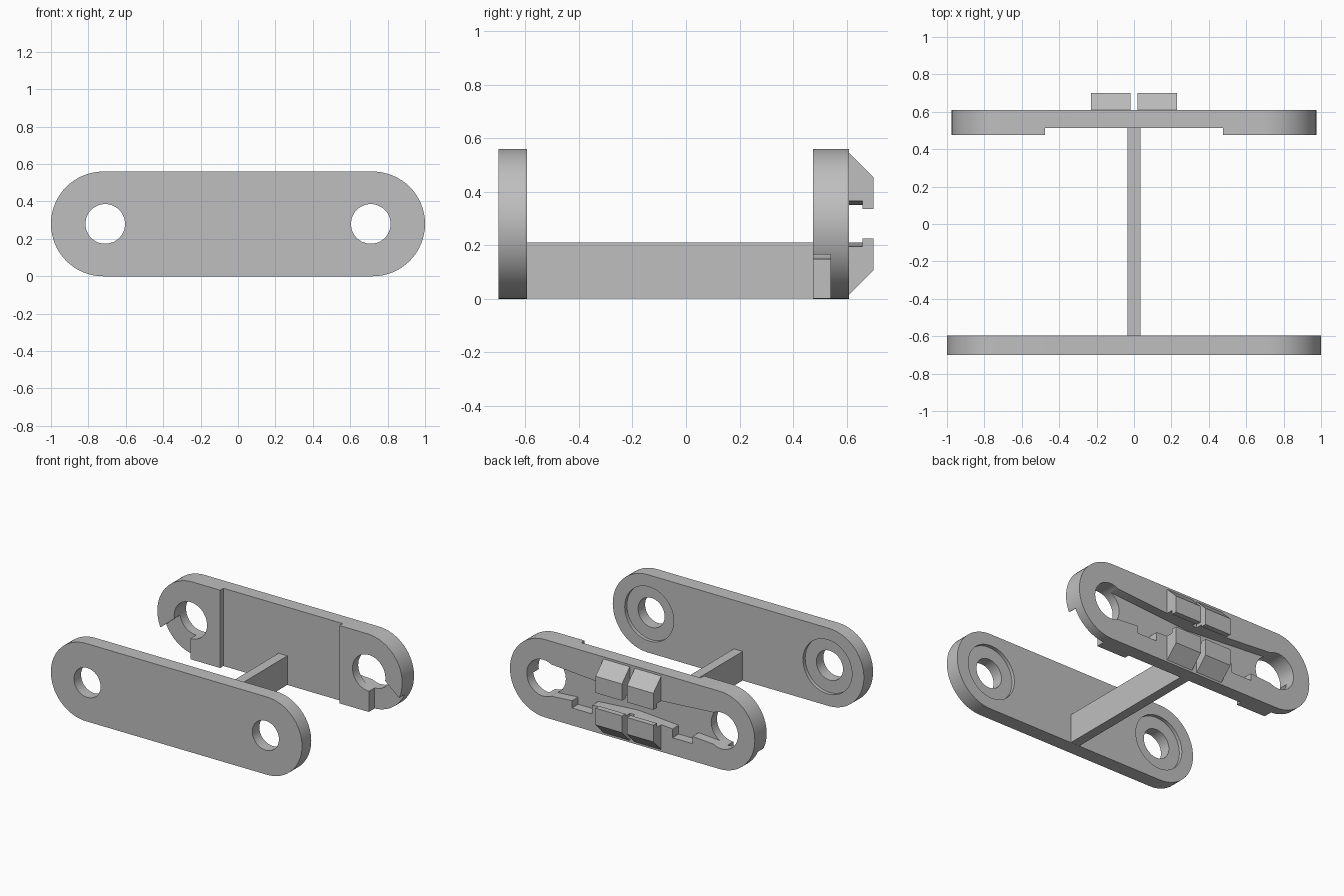
import bpy, bmesh
from math import sin, cos, pi

cube = bpy.data.objects.get("Cube")
if cube:
    bpy.data.objects.remove(cube, do_unlink=True)

GREY = (0.52, 0.52, 0.52, 1)
grey = bpy.data.materials.new("plain_grey")
grey.use_nodes = True
grey.diffuse_color = GREY
grey.node_tree.nodes["Principled BSDF"].inputs["Base Color"].default_value = GREY

MID = 0.28          # height of the plate centre line
SIDES = (-1, 1)


def loft(name, loop_a, loop_b):
    """Closed solid between two matching loops of 3D points."""
    bm = bmesh.new()
    a = [bm.verts.new(p) for p in loop_a]
    b = [bm.verts.new(p) for p in loop_b]
    bm.faces.new(a)
    bm.faces.new(b)
    for i in range(len(a)):
        j = (i + 1) % len(a)
        bm.faces.new((a[i], a[j], b[j], b[i]))
    bmesh.ops.recalc_face_normals(bm, faces=bm.faces)
    mesh = bpy.data.meshes.new(name)
    bm.to_mesh(mesh)
    bm.free()
    mesh.materials.append(grey)
    ob = bpy.data.objects.new(name, mesh)
    bpy.context.collection.objects.link(ob)
    return ob


def prism(name, outline, y0, y1):
    """Extrude an (x, z) outline along y."""
    return loft(name, [(x, y0, z) for x, z in outline],
                [(x, y1, z) for x, z in outline])


def box(name, x0, x1, y0, y1, z0, z1):
    return prism(name, [(x0, z0), (x1, z0), (x1, z1), (x0, z1)], y0, y1)


def arc(cx, r, start, end, n):
    return [(cx + r * cos(start + (end - start) * i / n),
             MID + r * sin(start + (end - start) * i / n)) for i in range(n + 1)]


def stadium(cx, r):
    return arc(cx, r, -pi / 2, pi / 2, 32) + arc(-cx, r, pi / 2, 1.5 * pi, 32)


def disc(cx, r):
    return arc(cx, r, 0, 2 * pi, 48)[:-1]


def select(ob):
    bpy.ops.object.select_all(action='DESELECT')
    ob.select_set(True)
    bpy.context.view_layer.objects.active = ob


def cut(target, cutter):
    """Subtract the cutter, then discard it."""
    cutter.hide_render = True
    select(target)
    mod = target.modifiers.new("cut", 'BOOLEAN')
    mod.operation = 'DIFFERENCE'
    mod.solver = 'EXACT'
    mod.object = cutter
    bpy.ops.object.modifier_apply(modifier=mod.name)
    bpy.data.objects.remove(cutter, do_unlink=True)


# Front plate with counterbored holes
front = prism("front_plate", stadium(0.72, 0.28), -0.70, -0.595)
for s in SIDES:
    cut(front, prism("hole_cutter", disc(s * 0.71, 0.106), -0.8, -0.5))
    cut(front, prism("bore_cutter", disc(s * 0.71, 0.195), -0.62, -0.5))

# Bar joining the two plates
bar = box("connecting_bar", -0.035, 0.035, -0.597, 0.512, 0.001, 0.21)


# Back plate
def channel_half(x):
    return 0.069 + 0.07 * abs(x)


back = prism("back_plate", stadium(0.695, 0.28), 0.475, 0.61)
cut(back, box("recess_cutter", -0.475, 0.475, 0.4, 0.512, -0.1, 0.7))

# Tapered cord channel, narrowest in the middle
xs = (-0.71, 0, 0.71)
channel = [(x, MID - channel_half(x)) for x in xs]
channel += [(x, MID + channel_half(x)) for x in reversed(xs)]
cut(back, prism("channel_cutter", channel, 0.54, 0.7))

for s in SIDES:
    cut(back, prism("hole_cutter", disc(s * 0.71, 0.131), 0.4, 0.7))
    # Small pocket below the channel
    x0, x1 = sorted((s * 0.32, s * 0.48))
    cut(back, box("pocket_cutter", x0, x1, 0.54, 0.7, 0.125, 0.24))
    # Lower outer corner of the inner layer
    corner = [(0.71, -0.1), (1.1, -0.1), (1.1, 0.03), (0.95, 0.165),
              (0.79, 0.30), (0.71, 0.28)]
    cut(back, prism("corner_cutter", [(s * x, z) for x, z in corner], 0.4, 0.54))


# Four hooks with lips facing the channel
def hook(name, s, up):
    def loop(x):
        inner = channel_half(x)
        profile = [(0.60, 0.265), (0.61, 0.265), (0.70, 0.175), (0.70, 0.055),
                   (0.66, 0.055), (0.66, inner), (0.60, inner)]
        return [(s * x, y, MID + up * h) for y, h in profile]
    return loft(name, loop(0.02), loop(0.23))


hooks = [hook(f"{level}_{side}_hook", s, up)
         for level, up in (("lower", -1), ("upper", 1))
         for side, s in (("right", -1), ("left", 1))]

# Round walls smooth, edges sharp
for ob in [front, bar, back] + hooks:
    select(ob)
    bpy.ops.object.shade_smooth_by_angle(angle=pi / 6)
